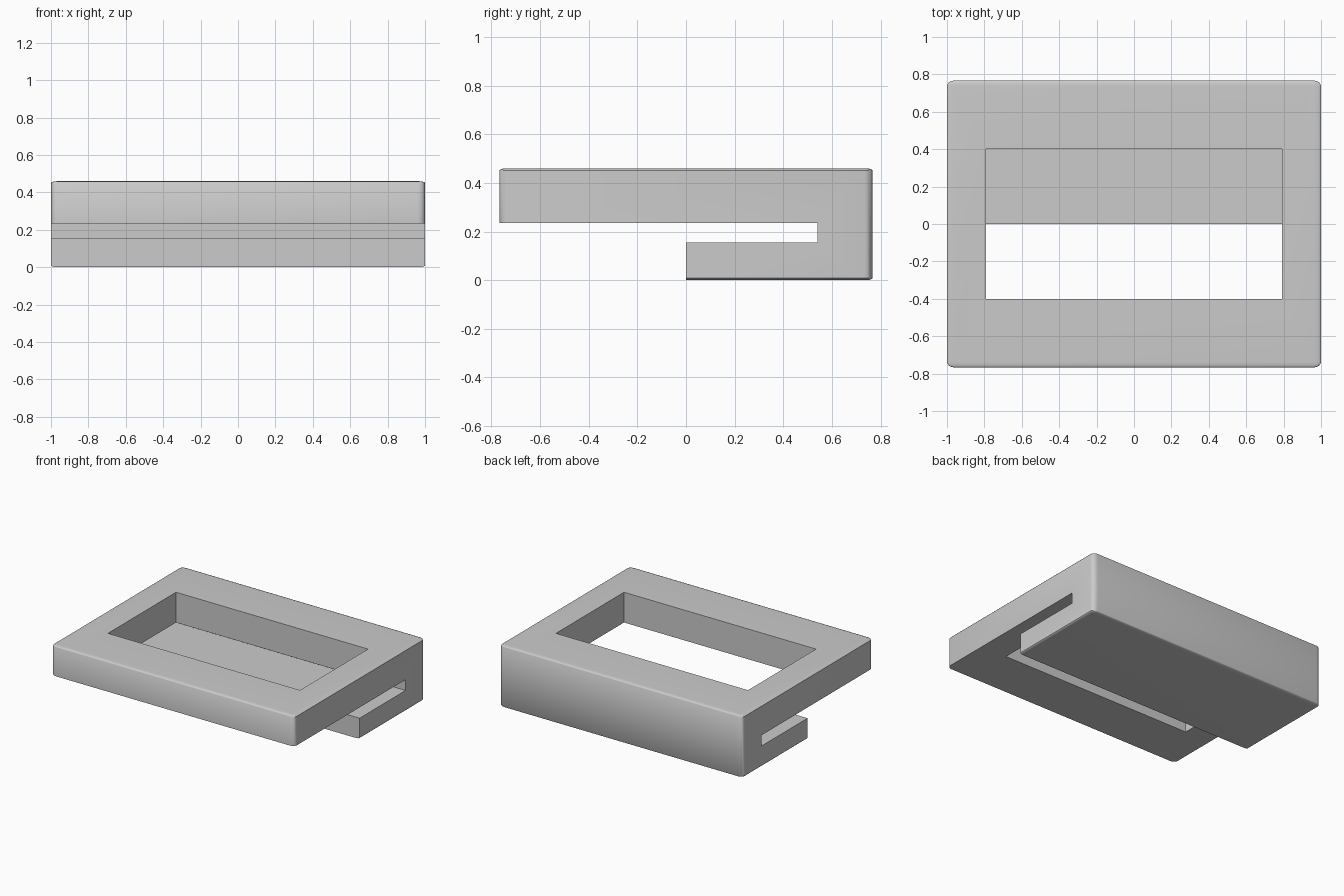
import bpy
import bmesh

default = bpy.data.objects.get("Cube")
if default:
    bpy.data.objects.remove(default, do_unlink=True)

grey = bpy.data.materials.new("plain grey")
grey.use_nodes = True
COLOUR = (0.6, 0.6, 0.6, 1)
grey.diffuse_color = COLOUR
grey.node_tree.nodes["Principled BSDF"].inputs["Base Color"].default_value = COLOUR


def add_object(name, bm):
    bmesh.ops.recalc_face_normals(bm, faces=bm.faces[:])
    mesh = bpy.data.meshes.new(name)
    bm.to_mesh(mesh)
    bm.free()
    mesh.materials.append(grey)
    obj = bpy.data.objects.new(name, mesh)
    bpy.context.collection.objects.link(obj)
    return obj


def prism(name, profile, half_width):
    """Extrude a (y, z) profile along x."""
    bm = bmesh.new()
    face = bm.faces.new([bm.verts.new((-half_width, y, z)) for y, z in profile])
    ext = bmesh.ops.extrude_face_region(bm, geom=[face])["geom"]
    moved = [g for g in ext if isinstance(g, bmesh.types.BMVert)]
    bmesh.ops.translate(bm, verts=moved, vec=(2 * half_width, 0, 0))
    return add_object(name, bm)


# Rounded block, bevelled before it is flattened
bm = bmesh.new()
bmesh.ops.create_cube(bm, size=2)
bmesh.ops.bevel(bm, geom=bm.edges[:], offset=0.04, segments=4,
                profile=0.5, affect='EDGES')
bmesh.ops.scale(bm, verts=bm.verts[:], vec=(1, 0.767, 0.23))
bmesh.ops.translate(bm, verts=bm.verts[:], vec=(0, 0, 0.23))
body = add_object("clip_body", bm)

# Slot and cut-away front half of the lower plate
SLAB = 0.235
slot = prism("slot_cutter", [(-1, -0.1), (0, -0.1), (0, 0.155),
                             (0.54, 0.155), (0.54, SLAB), (-1, SLAB)], 1.2)

# Window through the upper frame only
window = prism("window_cutter", [(-0.4, 0.2), (0.4, 0.2),
                                 (0.4, 0.6), (-0.4, 0.6)], 0.79)

for cutter in (slot, window):
    mod = body.modifiers.new(cutter.name, 'BOOLEAN')
    mod.object = cutter
    mod.operation = 'DIFFERENCE'
    mod.solver = 'EXACT'
    bpy.context.view_layer.objects.active = body
    bpy.ops.object.modifier_apply(modifier=mod.name)
    bpy.data.objects.remove(cutter, do_unlink=True)

# Smooth rounded edges, crisp cuts
bpy.ops.object.select_all(action='DESELECT')
body.select_set(True)
bpy.context.view_layer.objects.active = body
bpy.ops.object.shade_smooth_by_angle(angle=0.6)
